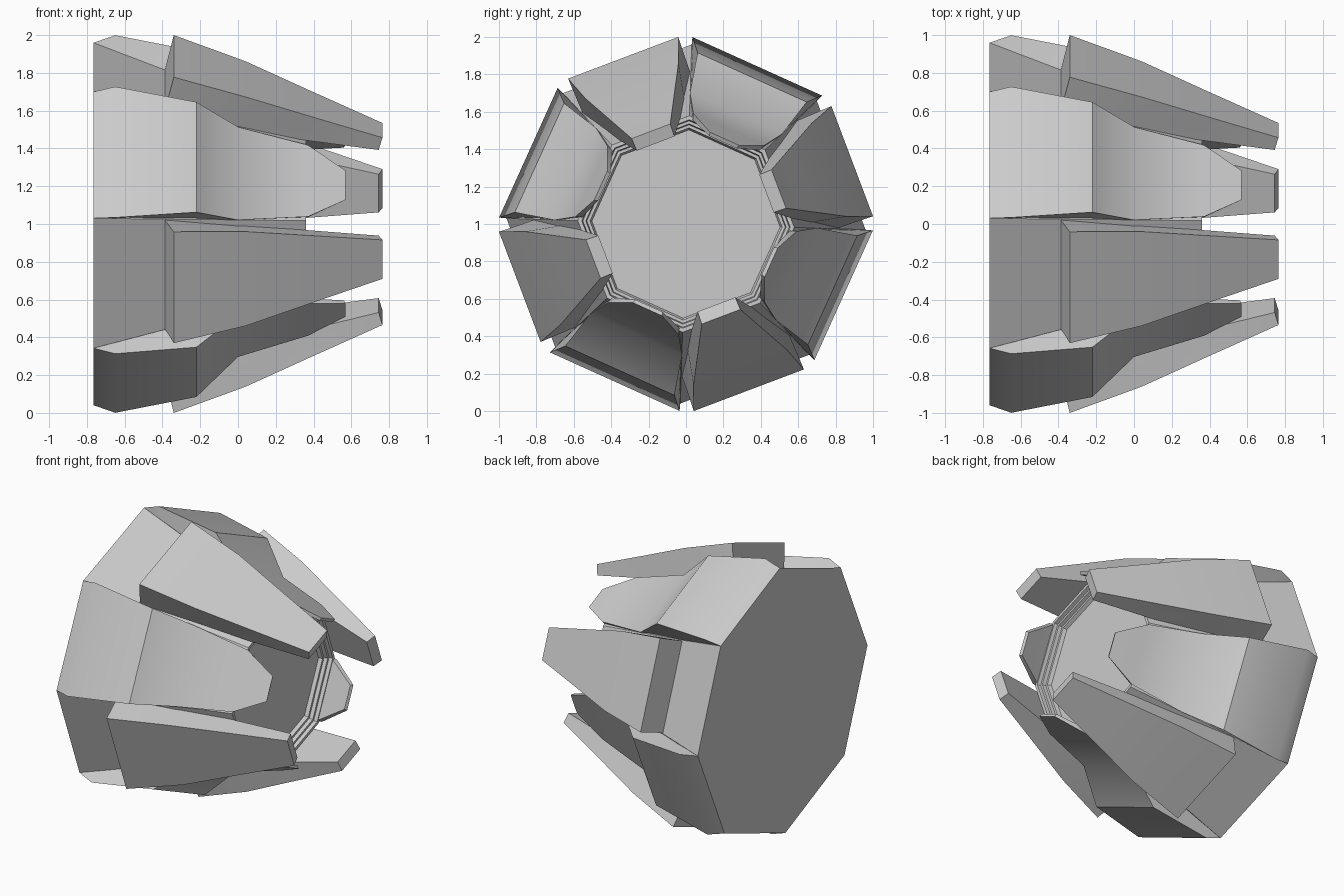
import bpy, bmesh, math
from mathutils import Vector

if "Cube" in bpy.data.objects:
    bpy.data.objects.remove(bpy.data.objects["Cube"])

TWIST = math.radians(-1.8)   # whole octagon is turned slightly about its axis
C = math.cos(math.pi / 8)


def finish(name, bm, angle=None):
    bmesh.ops.recalc_face_normals(bm, faces=bm.faces)
    me = bpy.data.meshes.new(name)
    bm.to_mesh(me)
    bm.free()
    ob = bpy.data.objects.new(name, me)
    bpy.context.collection.objects.link(ob)
    if angle:
        bpy.ops.object.select_all(action='DESELECT')
        ob.select_set(True)
        bpy.context.view_layer.objects.active = ob
        bpy.ops.object.shade_smooth_by_angle(angle=math.radians(angle))
    return ob


def skin(bm, rings, closed_ends=True):
    rings = [[bm.verts.new(p) for p in r] for r in rings]
    n = len(rings[0])
    for a, b in zip(rings, rings[1:]):
        for i in range(n):
            j = (i + 1) % n
            bm.faces.new((a[i], a[j], b[j], b[i]))
    if closed_ends:
        bm.faces.new(rings[0])
        bm.faces.new(rings[-1])


def octagon(x, apothem):
    r = apothem / C
    return [Vector((x, r * math.cos(k * math.pi / 4 + TWIST),
                    1 + r * math.sin(k * math.pi / 4 + TWIST))) for k in range(8)]


def panel(name, degrees, stations, angle):
    """Loft four-cornered sections: outer (x, radius, half width), inner (same)."""
    a = math.radians(degrees) + TWIST
    n = Vector((0, math.cos(a), math.sin(a)))
    t = Vector((0, -math.sin(a), math.cos(a)))

    def pt(x, r, h):
        return Vector((x, 0, 1)) + n * r + t * h
    rings = []
    for xo, ro, ho, xi, ri, hi in stations:
        rings.append([pt(xo, ro, ho), pt(xo, ro, -ho), pt(xi, ri, -hi), pt(xi, ri, hi)])
    bm = bmesh.new()
    skin(bm, rings)
    return finish(name, bm, angle)


# Octagonal tapered core with stepped rim and recessed end disc
core = [(-.765, .887), (-.39, .755), (.36, .535), (.36, .515), (.335, .51),
        (.335, .495), (.31, .49), (.31, .475), (.285, .465)]
bm = bmesh.new()
skin(bm, [octagon(x, r) for x, r in core])
finish("core", bm)

# Short panels with a concave waist and pointed tip
short = [(-.765, .887, .367, -.74, .85, .350),
         (-.65, .925, .380, -.65, .81, .335),
         (-.22, .860, .320, -.22, .67, .277),
         (.00, .650, .270, .00, .59, .245),
         (.37, .555, .208, .37, .52, .195),
         (.57, .500, .085, .56, .48, .080)]

# Long overlapping petals
long = [(-.34, .950, .315, -.39, .745, .307),
        (.04, .820, .267, .02, .615, .225),
        (.37, .687, .195, .37, .535, .167),
        (.765, .530, .110, .745, .460, .108)]

for k in range(4):
    panel(f"short_panel_{k + 1}", 67.5 + 90 * k, short, 33)
    panel(f"long_petal_{k + 1}", 22.5 + 90 * k, long, 20)
